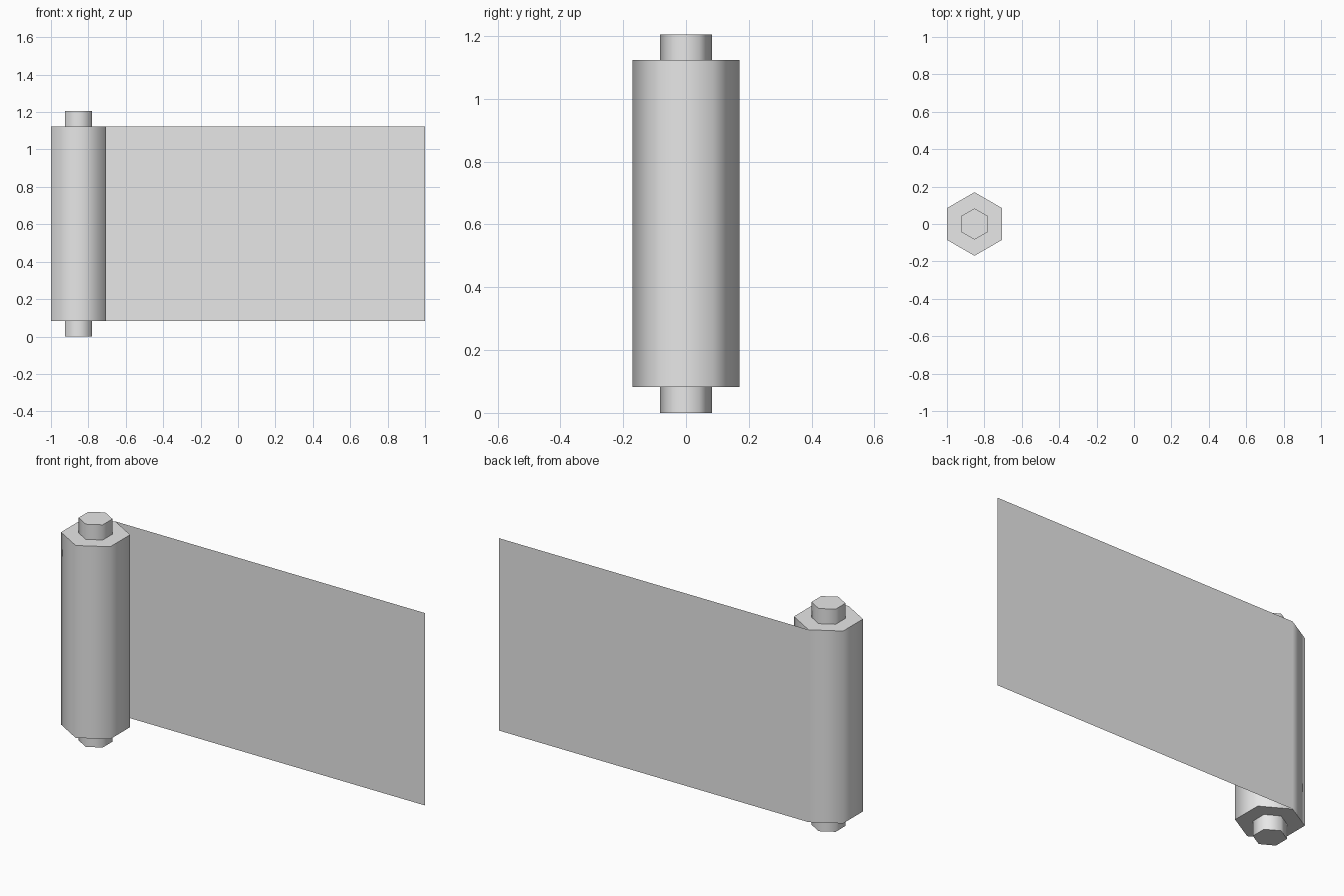
import bpy
import math

if "Cube" in bpy.data.objects:
    bpy.data.objects.remove(bpy.data.objects["Cube"], do_unlink=True)

# Single plain grey
GREY = (0.8, 0.8, 0.8, 1.0)
grey = bpy.data.materials.new("light_grey")
grey.diffuse_color = GREY
grey.use_nodes = True
grey.node_tree.nodes["Principled BSDF"].inputs["Base Color"].default_value = GREY

RADIUS = 0.17                                  # roll, corner to corner / 2
AXIS_X = -1 + RADIUS * math.cos(math.pi / 6)   # roll's flat side lies on x = -1
HEIGHT = 1.205
LOW, HIGH = 0.082, 1.123                       # ends of the roll and the sheet


def hex_prism(name, radius, z0, z1):
    """Upright six-sided prism, corners on +y and -y, smooth round its sides."""
    bpy.ops.mesh.primitive_cylinder_add(
        vertices=6, radius=radius, depth=z1 - z0,
        location=(AXIS_X, 0, (z0 + z1) / 2))
    obj = bpy.context.object
    obj.name = name
    obj.data.materials.append(grey)
    # side corners (60 degrees) go smooth, end rims (90 degrees) stay sharp
    bpy.ops.object.shade_smooth_by_angle(angle=math.radians(70))
    return obj


# Roll and the thinner rod sticking out of both ends
hex_prism("roll", RADIUS, LOW, HIGH)
hex_prism("rod", 0.0835, 0, HEIGHT)

# Unrolled sheet, leaving the roll at its back corner
mesh = bpy.data.meshes.new("sheet")
mesh.from_pydata(
    [(1, RADIUS, LOW), (AXIS_X, RADIUS, LOW), (AXIS_X, RADIUS, HIGH), (1, RADIUS, HIGH)],
    [], [(0, 1, 2, 3)])
mesh.materials.append(grey)
sheet = bpy.data.objects.new("sheet", mesh)
bpy.context.collection.objects.link(sheet)
